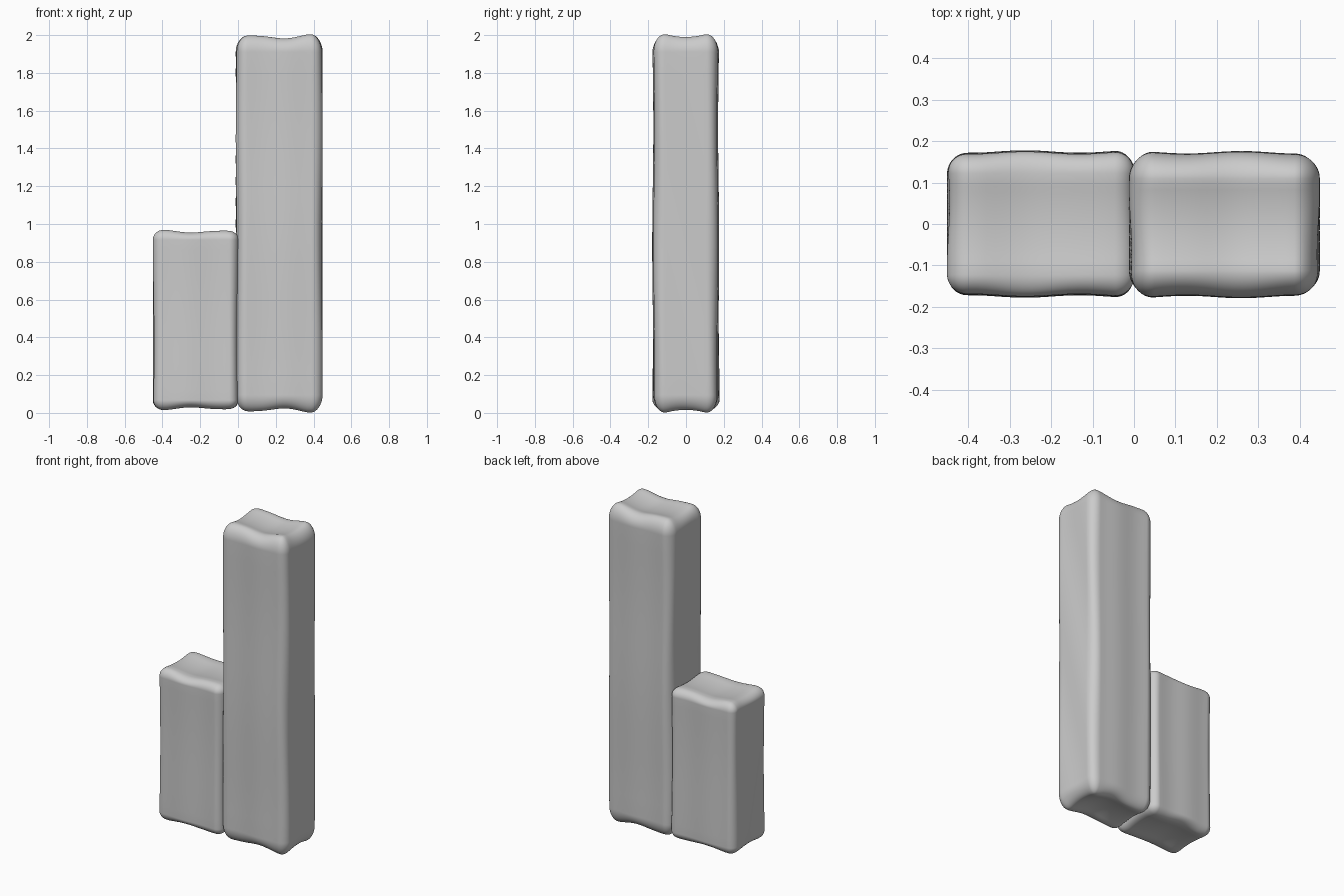
import bpy, bmesh, math
from mathutils import Vector

if "Cube" in bpy.data.objects:
    bpy.data.objects.remove(bpy.data.objects["Cube"])


def worn_block(name, lo, hi, radius, dip, phase):
    """Rounded stone block with gently wavy sides and hollowed ends."""
    lo, hi = Vector(lo), Vector(hi)
    mid, half = (lo + hi) / 2, (hi - lo) / 2
    bm = bmesh.new()
    bmesh.ops.create_cube(bm, size=2)
    bmesh.ops.subdivide_edges(bm, edges=bm.edges[:], cuts=31, use_grid_fill=True)
    for v in bm.verts:
        u = v.co.copy()
        core, out = Vector(), Vector()
        # Middle half of the grid is flat, the rest rolls round the edges
        for i in range(3):
            s = math.copysign(1, u[i])
            core[i] = s * min(abs(u[i]) * 2, 1) * (half[i] - radius[i])
            out[i] = s * math.tan(max(abs(u[i]) * 2 - 1, 0) * math.pi / 4)
        out.normalize()
        p = core + Vector(out[i] * radius[i] for i in range(3))
        # Raised corners on both ends
        n = Vector((p.x / half.x, p.y / half.y))
        hollow = 1 - 0.5 * min(1, (n.x / .68) ** 2) - 0.5 * min(1, (n.y / .6) ** 2)
        hollow += 0.15 * math.sin(6 * n.x + phase)
        ripple = 0.003 * math.sin(24 * p.x + phase) + 0.003 * math.cos(5 * p.z + phase)
        p.z -= out.z * dip * hollow
        p.y += out.y * ripple
        p.x += out.x * 0.003 * math.cos(5 * p.z + 20 * p.y)
        v.co = p + mid
    mesh = bpy.data.meshes.new(name)
    bm.to_mesh(mesh)
    bm.free()
    mesh.shade_smooth()
    obj = bpy.data.objects.new(name, mesh)
    bpy.context.collection.objects.link(obj)
    return obj


# Tall and short blocks, side by side
worn_block("tall_block", (-0.009, -0.173, 0.006), (0.445, 0.17, 2.0),
           (0.058, 0.06, 0.09), 0.028, 0.6)
worn_block("short_block", (-0.448, -0.172, 0.018), (0.0, 0.172, 0.966),
           (0.048, 0.05, 0.05), 0.018, 2.5)
